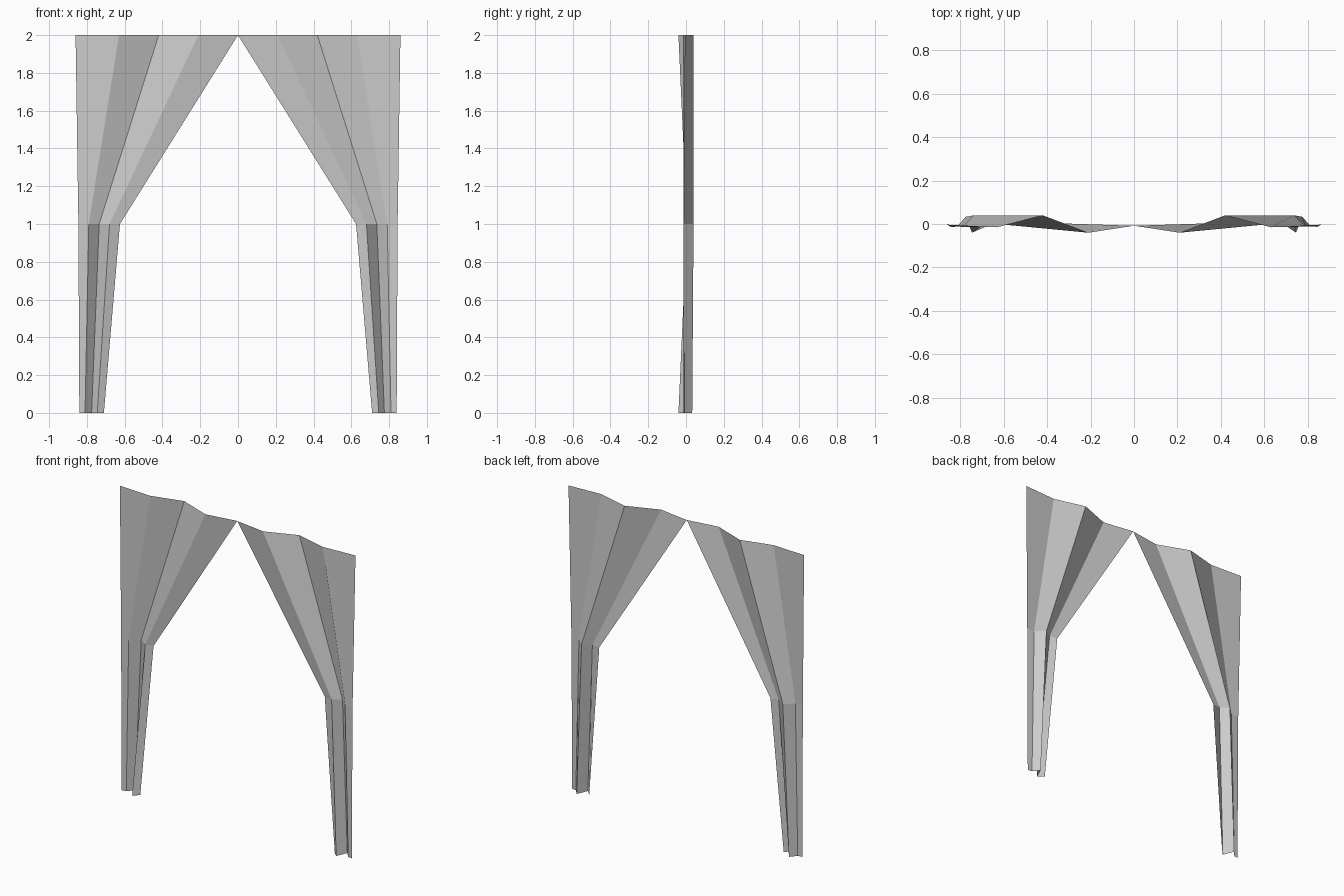
import bpy
import bmesh

cube = bpy.data.objects.get("Cube")
if cube:
    bpy.data.objects.remove(cube, do_unlink=True)

# Plain grey cloth
cloth = bpy.data.materials.new("grey_cloth")
cloth.use_nodes = True
GREY = (0.6, 0.6, 0.6, 1.0)
cloth.diffuse_color = GREY
bsdf = cloth.node_tree.nodes["Principled BSDF"]
bsdf.inputs["Base Color"].default_value = GREY
bsdf.inputs["Roughness"].default_value = 0.9

# Pleat profiles (x, y) from outer edge to inner edge: hem, tie, rail
PROFILES = {
    0.0: [(0.84, -0.013), (0.81, -0.008), (0.775, 0.033), (0.745, -0.04), (0.71, -0.005)],
    1.0: [(0.845, -0.012), (0.79, -0.012), (0.735, 0.04), (0.68, 0.005), (0.625, 0.012)],
    2.0: [(0.86, -0.003), (0.63, -0.015), (0.42, 0.04), (0.21, -0.04), (0.0, -0.008)],
}


def make_drape(name, side):
    """One gathered curtain panel, lofted through the pleat profiles."""
    bm = bmesh.new()
    rows = [[bm.verts.new((side * x, y, z)) for x, y in pts]
            for z, pts in PROFILES.items()]
    for low, high in zip(rows, rows[1:]):
        for i in range(len(low) - 1):
            quad = [low[i], low[i + 1], high[i + 1], high[i]]
            # Keep the front side facing -y on both panels
            bm.faces.new(quad if side < 0 else quad[::-1])
    mesh = bpy.data.meshes.new(name)
    bm.to_mesh(mesh)
    bm.free()
    mesh.materials.append(cloth)
    obj = bpy.data.objects.new(name, mesh)
    bpy.context.collection.objects.link(obj)
    return obj


# Left and right drapes
make_drape("left_drape", 1)
make_drape("right_drape", -1)
